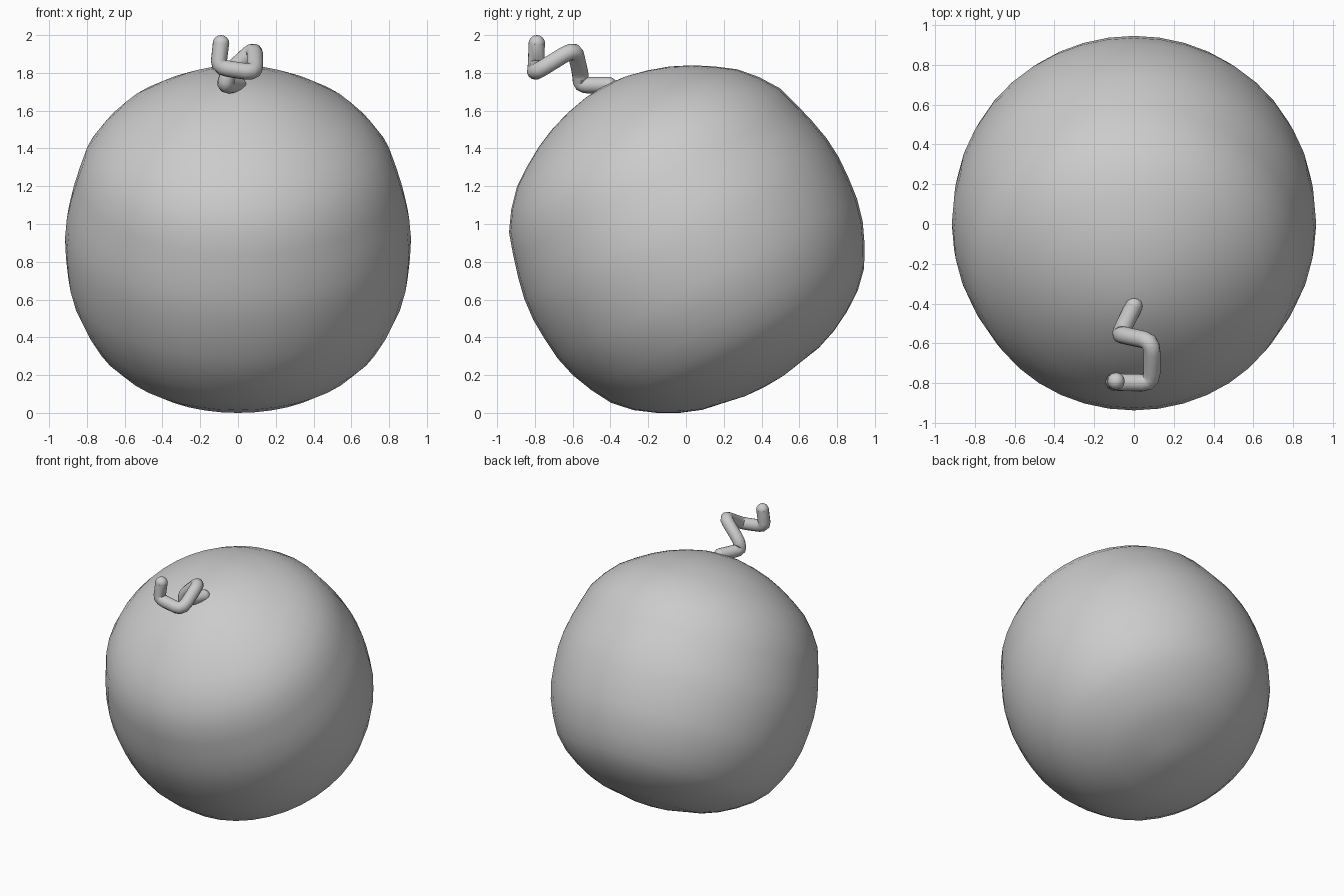
import bpy, bmesh, math
from mathutils import Vector, Matrix

if "Cube" in bpy.data.objects:
    bpy.data.objects.remove(bpy.data.objects["Cube"])

CENTRE = Vector((0, 0, 0.93))
TILT = math.radians(28)

# Radius of the fruit by polar angle (degrees) from the stem axis
PROFILE = [(0, .918), (16, .913), (32, .918), (48, .938), (59, .938), (72, .912), (84, .914),
           (96, .918), (113, .940), (130, .957), (143, .936), (152, .922), (165, .893), (180, .89)]


def radius_at(deg):
    for (a, ra), (b, rb) in zip(PROFILE, PROFILE[1:]):
        if deg <= b:
            t = (deg - a) / (b - a)
            t = t * t * (3 - 2 * t)
            return ra + (rb - ra) * t
    return PROFILE[-1][1]


def add_mesh(name, bm):
    for f in bm.faces:
        f.smooth = True
    me = bpy.data.meshes.new(name)
    bm.to_mesh(me)
    bm.free()
    ob = bpy.data.objects.new(name, me)
    bpy.context.collection.objects.link(ob)
    return ob


# Body: slightly lumpy ball, leaning towards the front
bm = bmesh.new()
bmesh.ops.create_uvsphere(bm, u_segments=40, v_segments=24, radius=1)
for v in bm.verts:
    d = v.co.normalized()
    v.co = d * radius_at(math.degrees(math.acos(max(-1, min(1, d.z)))))
bmesh.ops.transform(bm, verts=bm.verts,
                    matrix=Matrix.Translation(CENTRE) @ Matrix.Rotation(TILT, 4, 'X'))
low = min(v.co.z for v in bm.verts)
bmesh.ops.translate(bm, verts=bm.verts, vec=(0, 0, -low))
add_mesh("body", bm)

# Stem: crooked round tube with softened corners
R = 0.044
path = [Vector(p) for p in [(0, -.41, 1.735), (-.07, -.555, 1.735), (-.05, -.56, 1.80),
                            (.09, -.59, 1.93), (.09, -.80, 1.80), (-.105, -.795, 1.83),
                            (-.09, -.79, 1.956)]]
pts = [path[0]]
for a, b, c in zip(path, path[1:], path[2:]):
    p, q = b.lerp(a, .27), b.lerp(c, .27)
    pts += [(p * (1 - t) + b * t) * (1 - t) + (b * (1 - t) + q * t) * t for t in (0, .33, .67, 1)]
pts.append(path[-1])

cu = bpy.data.curves.new("stem", 'CURVE')
cu.dimensions = '3D'
cu.bevel_depth = R
cu.bevel_resolution = 4
cu.use_fill_caps = True
sp = cu.splines.new('POLY')
sp.points.add(len(pts) - 1)
for sp_pt, co in zip(sp.points, pts):
    sp_pt.co = (*co, 1)
sp.use_smooth = True
bpy.context.collection.objects.link(bpy.data.objects.new("stem", cu))

# Rounded ends of the stem
for name, co in (("stem_tip", path[-1]), ("stem_base", path[0])):
    bm = bmesh.new()
    bmesh.ops.create_uvsphere(bm, u_segments=12, v_segments=8, radius=R)
    bmesh.ops.translate(bm, verts=bm.verts, vec=co)
    add_mesh(name, bm)
